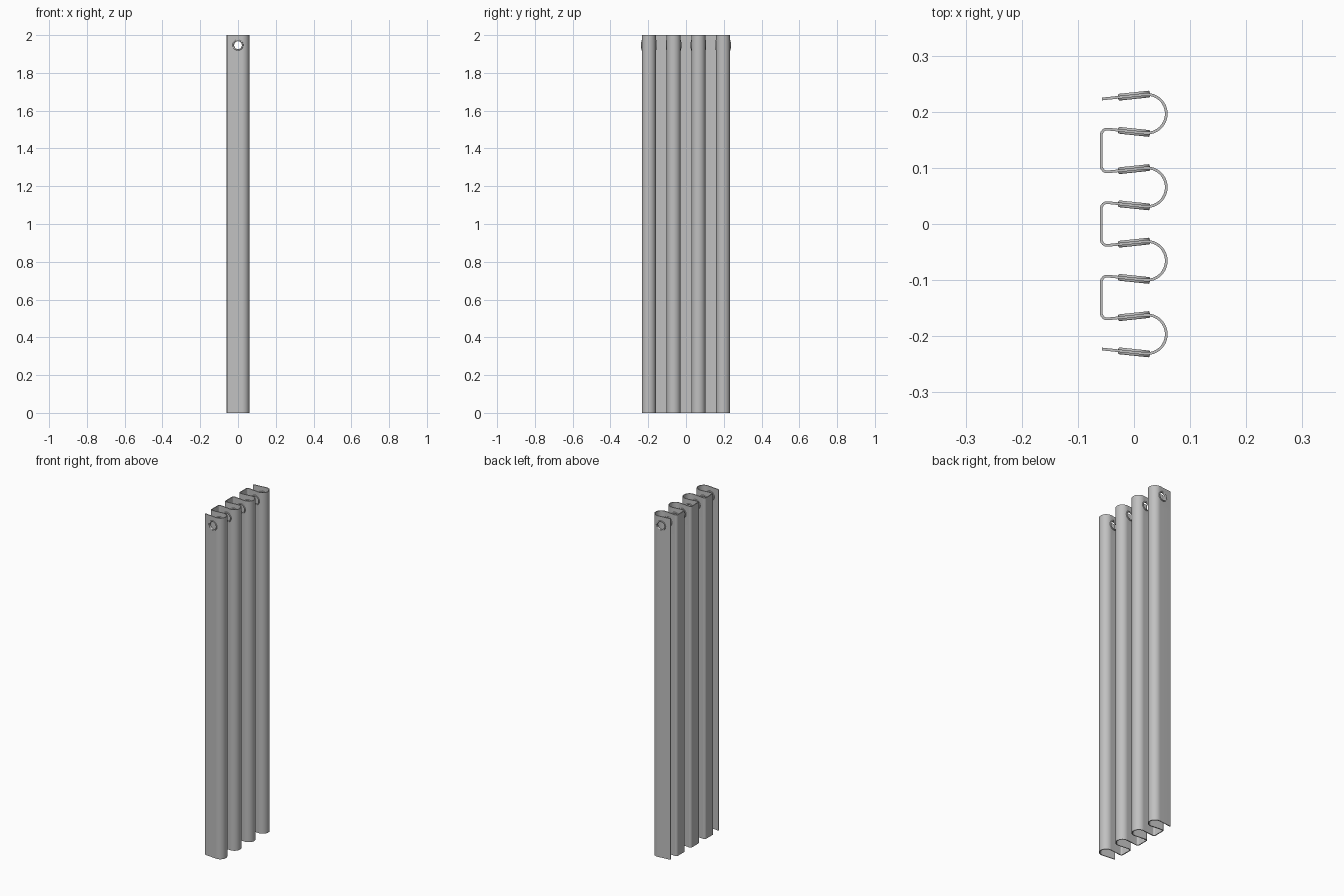
import bpy, bmesh, math
from mathutils import Matrix

if "Cube" in bpy.data.objects:
    bpy.data.objects.remove(bpy.data.objects["Cube"], do_unlink=True)

HEIGHT = 2.0
PITCH = 0.131              # distance between folds
CENTRES = [PITCH * (1.5 - i) for i in range(4)]
CX, R = 0.023, 0.0345      # round fold centre and radius
XW, RC = -0.0585, 0.011    # flat fold position and corner radius
TILT = math.radians(6)
THICK = 0.0048
EYE_Z = 1.947

grey = bpy.data.materials.new("grey fabric")
grey.use_nodes = True
colour = (0.53, 0.53, 0.53, 1)
grey.diffuse_color = colour
grey.node_tree.nodes["Principled BSDF"].inputs["Base Color"].default_value = colour


def make_object(name, bm):
    bmesh.ops.recalc_face_normals(bm, faces=bm.faces)
    mesh = bpy.data.meshes.new(name)
    bm.to_mesh(mesh)
    bm.free()
    mesh.materials.append(grey)
    ob = bpy.data.objects.new(name, mesh)
    bpy.context.collection.objects.link(ob)
    return ob


def activate(ob):
    bpy.ops.object.select_all(action='DESELECT')
    ob.select_set(True)
    bpy.context.view_layer.objects.active = ob


def arc(cx, cy, r, a0, a1, n):
    angles = [a0 + (a1 - a0) * i / n for i in range(n + 1)]
    return [(cx + r * math.cos(a), cy + r * math.sin(a)) for a in angles]


def half_gap(x):
    """Distance of the tilted cloth from the centre of its fold."""
    return (R + (x - CX) * math.sin(TILT)) / math.cos(TILT)


# Folded centre line of the cloth, from back to front
q = math.pi / 2
path = [(-0.057, CENTRES[0] + half_gap(-0.057))]
for i, cy in enumerate(CENTRES):
    path += arc(CX, cy, R, q + TILT, -q - TILT, 24)
    if i < 3:
        kx = XW + RC
        ky = cy - (R + RC + (kx - CX) * math.sin(TILT)) / math.cos(TILT)
        corner = arc(kx, ky, RC, q - TILT, math.pi, 8)
        path += corner
        path += [(x, 2 * cy - PITCH - y) for x, y in reversed(corner)]
path.append((-0.057, CENTRES[-1] - half_gap(-0.057)))

# Curtain cloth: the line raised into a sheet and thickened
bm = bmesh.new()
rows = [[bm.verts.new((x, y, z)) for x, y in path] for z in (0, 1.88, HEIGHT)]
for low, high in zip(rows, rows[1:]):
    for i in range(len(path) - 1):
        bm.faces.new((low[i], low[i + 1], high[i + 1], high[i]))
curtain = make_object("curtain", bm)
solid = curtain.modifiers.new("thickness", 'SOLIDIFY')
solid.thickness = THICK
solid.offset = 0
solid.use_even_offset = True

# Eyelet holes: one long rod cuts through every layer
bm = bmesh.new()
bmesh.ops.create_cone(bm, cap_ends=True, segments=32, radius1=0.0225,
                      radius2=0.0225, depth=0.8,
                      matrix=Matrix.Translation((0, 0, EYE_Z)) @ Matrix.Rotation(q, 4, 'X'))
cutter = make_object("hole_cutter", bm)
cutter.hide_render = True
cut = curtain.modifiers.new("holes", 'BOOLEAN')
cut.object = cutter
cut.operation = 'DIFFERENCE'
cut.solver = 'EXACT'
activate(curtain)
for mod in ("thickness", "holes"):
    bpy.ops.object.modifier_apply(modifier=mod)
bpy.data.objects.remove(cutter, do_unlink=True)
activate(curtain)
bpy.ops.object.shade_smooth_by_angle(angle=math.radians(30))

# Eyelets: a rounded grommet section turned round the y axis
side = [(0.0285, 0.002), (0.0285, 0.0045), (0.027, 0.006), (0.0235, 0.006),
        (0.0215, 0.0045), (0.0207, 0.002)]
section = side + [(r, -d) for r, d in reversed(side)]


def eyelet(name, y, tilt):
    n = 40
    bm = bmesh.new()
    rings = [[bm.verts.new((r * math.cos(2 * math.pi * k / n), d,
                            r * math.sin(2 * math.pi * k / n)))
              for r, d in section] for k in range(n)]
    m = len(section)
    for k in range(n):
        a, b = rings[k], rings[(k + 1) % n]
        for j in range(m):
            bm.faces.new((a[j], a[(j + 1) % m], b[(j + 1) % m], b[j]))
    ob = make_object(name, bm)
    ob.location = (0, y, EYE_Z)
    ob.rotation_euler.z = tilt
    activate(ob)
    bpy.ops.object.shade_smooth_by_angle(angle=math.radians(50))


for i, cy in enumerate(CENTRES):
    for s, label in ((1, "back"), (-1, "front")):
        eyelet(f"eyelet_{label}_{i + 1}", cy + s * half_gap(0), s * TILT)
